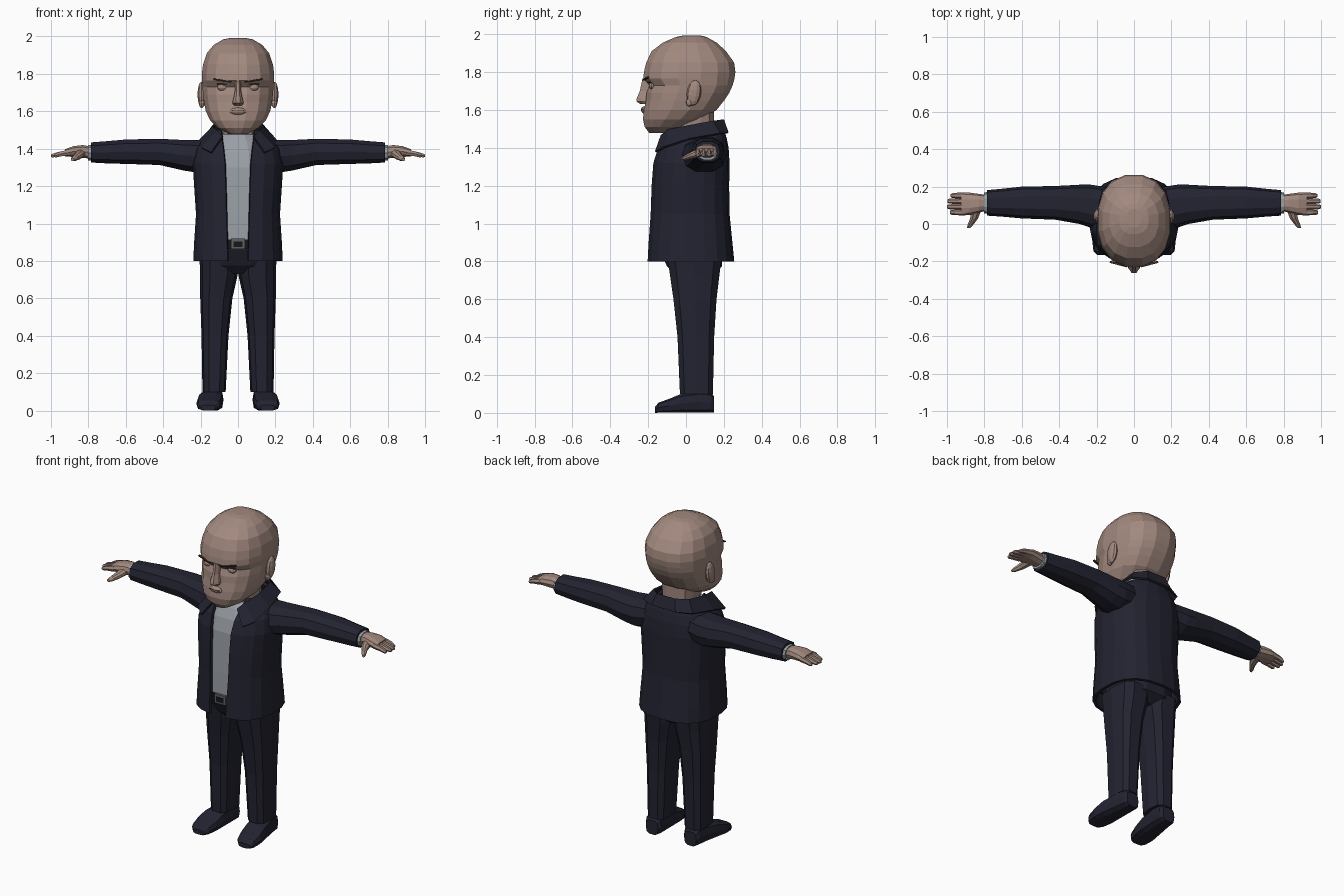
import bpy, bmesh, math
from mathutils import Matrix, Vector

default_cube = bpy.data.objects.get("Cube")
if default_cube:
    bpy.data.objects.remove(default_cube, do_unlink=True)


def material(name, colour):
    mat = bpy.data.materials.new(name)
    mat.use_nodes = True
    mat.diffuse_color = (*colour, 1)
    for node in mat.node_tree.nodes:
        if node.type == "BSDF_PRINCIPLED":
            node.inputs["Base Color"].default_value = (*colour, 1)
            node.inputs["Roughness"].default_value = 0.8
    return mat


SKIN = material("skin", (0.36, 0.25, 0.21))
SUIT = material("navy_cloth", (0.016, 0.017, 0.03))
SHIRT = material("grey_shirt", (0.32, 0.35, 0.38))
BLACK = material("black_leather", (0.008, 0.008, 0.01))
METAL = material("buckle_metal", (0.12, 0.12, 0.13))
LINE = material("dark_brown", (0.05, 0.03, 0.025))


def finish(name, bm, mat, mirror=False, recalc=True):
    """Turn a bmesh into an object, mirrored over x when it is one of a pair."""
    if recalc:
        bmesh.ops.recalc_face_normals(bm, faces=bm.faces)
    mesh = bpy.data.meshes.new(name)
    bm.to_mesh(mesh)
    bm.free()
    mesh.materials.append(mat)
    obj = bpy.data.objects.new(name, mesh)
    bpy.context.collection.objects.link(obj)
    if mirror:
        mod = obj.modifiers.new("Mirror", "MIRROR")
        mod.use_mirror_merge = False
    return obj


def power(value, e):
    return math.copysign(abs(value) ** (2 / e), value)


def oval(cx, cy, rx, ry, n, e):
    """Superellipse that starts at the -y side and runs counterclockwise."""
    angles = [math.tau * (i + 0.5) / n for i in range(n)]
    return [(cx + rx * power(math.sin(t), e), cy - ry * power(math.cos(t), e))
            for t in angles]


def strips(bm, rings, closed):
    rows = [[bm.verts.new(p) for p in ring] for ring in rings]
    n = len(rows[0])
    for low, high in zip(rows, rows[1:]):
        for j in range(n if closed else n - 1):
            k = (j + 1) % n
            bm.faces.new((low[j], low[k], high[k], high[j]))
    return rows


def loft(name, rings, mat, mirror=False):
    bm = bmesh.new()
    rows = strips(bm, rings, True)
    bm.faces.new(rows[0])
    bm.faces.new(rows[-1])
    return finish(name, bm, mat, mirror)


def upright(name, rows, mat, mirror=False, n=12, e=2.5):
    """Loft along z; rows are (z, front y, back y, half width, centre x)."""
    rings = []
    for z, front, back, rx, *cx in rows:
        outline = oval(cx[0] if cx else 0, (front + back) / 2, rx, (back - front) / 2, n, e)
        rings.append([(x, y, z) for x, y in outline])
    return loft(name, rings, mat, mirror)


def along_x(name, rows, mat, n=10, e=2.4):
    """Loft along x; rows are (x, centre y, centre z, half y, half z)."""
    rings = [[(x, y, z) for y, z in oval(cy, cz, ry, rz, n, e)]
             for x, cy, cz, ry, rz in rows]
    return loft(name, rings, mat, True)


def along_y(name, rows, mat, n=10, e=2.6):
    """Loft along y; rows are (y, centre x, centre z, half x, half z)."""
    rings = [[(x, y, z) for x, z in oval(cx, cz, rx, rz, n, e)]
             for y, cx, cz, rx, rz in rows]
    return loft(name, rings, mat, True)


def shell(name, rings, mat, thickness, offset):
    """Open strip wrapped round the back, given thickness."""
    bm = bmesh.new()
    strips(bm, rings, False)
    obj = finish(name, bm, mat, recalc=False)
    mod = obj.modifiers.new("Thickness", "SOLIDIFY")
    mod.thickness = thickness
    mod.offset = offset
    return obj


def ball(name, centre, radii, mat, mirror=False, tilt=0.0):
    bm = bmesh.new()
    bmesh.ops.create_uvsphere(
        bm, u_segments=10, v_segments=7, radius=1,
        matrix=Matrix.Translation(centre) @ Matrix.Rotation(tilt, 4, "X")
        @ Matrix.Diagonal((*radii, 1)))
    return finish(name, bm, mat, mirror)


def box(name, centre, size, mat, mirror=False, turn=0.0, roll=0.0):
    bm = bmesh.new()
    bmesh.ops.create_cube(
        bm, size=1,
        matrix=Matrix.Translation(centre) @ Matrix.Rotation(turn, 4, "Z")
        @ Matrix.Rotation(roll, 4, "Y") @ Matrix.Diagonal((*size, 1)))
    return finish(name, bm, mat, mirror)


# Head, with a brow ridge over shallow eye sockets
upright("head", [
    (1.478, -.195, -.07, .05), (1.51, -.22, .0, .11), (1.55, -.23, .09, .15),
    (1.60, -.225, .165, .175), (1.65, -.215, .205, .185), (1.69, -.212, .232, .19),
    (1.73, -.198, .25, .193), (1.765, -.23, .26, .196), (1.80, -.226, .265, .197),
    (1.85, -.214, .258, .19), (1.91, -.185, .215, .17), (1.955, -.125, .165, .132),
    (1.985, -.055, .11, .08), (1.992, -.02, .08, .04)], SKIN, n=16, e=2.35)
upright("neck", [(1.36, -.07, .15, .1), (1.5, -.07, .15, .1), (1.62, -.08, .15, .11)], SKIN)

# Face
upright("nose", [
    (1.632, -.245, -.17, .024), (1.645, -.266, -.17, .032), (1.66, -.264, -.17, .029),
    (1.70, -.247, -.17, .019), (1.765, -.232, -.17, .017)], SKIN, n=8, e=2)
ball("eye", (.083, -.177, 1.728), (.029, .019, .02), SKIN, True)
box("upper_lid", (.083, -.194, 1.745), (.058, .008, .005), LINE, True, turn=.2)
box("brow", (.083, -.214, 1.765), (.095, .012, .007), LINE, True, turn=.25, roll=-.15)
ball("lips", (0, -.217, 1.6), (.046, .021, .02), SKIN)
box("mouth_line", (0, -.234, 1.602), (.066, .008, .003), LINE)
ball("ear", (.196, .042, 1.69), (.021, .038, .068), SKIN, True, tilt=-.15)
ball("ear_lobe", (.194, .018, 1.64), (.016, .018, .022), SKIN, True)

# Shirt
upright("shirt", [
    (.88, -.162, .17, .19), (1.05, -.158, .17, .185), (1.3, -.148, .17, .185),
    (1.38, -.128, .17, .17), (1.44, -.1, .16, .14), (1.475, -.075, .15, .1)], SHIRT)

# Open jacket: each row is z, front y, back y, half width, half gap
jacket_rows = [
    (.80, -.205, .255, .24, .055), (.90, -.2, .245, .235, .058),
    (1.05, -.19, .23, .225, .062), (1.2, -.185, .228, .235, .066),
    (1.32, -.176, .23, .242, .07), (1.4, -.152, .225, .225, .078),
    (1.45, -.115, .215, .19, .085), (1.5, -.075, .2, .13, .09)]
jacket_rings = []
POWER, STEPS = 2.5, 18
for z, front, back, rx, gap in jacket_rows:
    start = math.asin((gap / rx) ** (POWER / 2))
    ring = []
    for i in range(STEPS + 1):
        t = start + (math.tau - 2 * start) * i / STEPS
        ring.append((rx * power(math.sin(t), POWER),
                     (front + back) / 2 - (back - front) / 2 * power(math.cos(t), POWER), z))
    jacket_rings.append(ring)
shell("jacket", jacket_rings, SUIT, .018, -1)

# Turned-down collar, written for one side and reflected
collar_top = [(.08, -.125, 1.46), (.105, -.09, 1.49), (.127, .02, 1.512),
              (.115, .14, 1.535), (.06, .19, 1.545)]
collar_low = [(.14, -.155, 1.375), (.19, -.108, 1.4), (.197, .02, 1.442),
              (.165, .175, 1.47), (.08, .215, 1.475)]
collar_rings = [side + [(-x, y, z) for x, y, z in reversed(side)]
                for side in (collar_low, collar_top)]
shell("collar", collar_rings, SUIT, .012, 1)

# Sleeves, cuffs and hands
along_x("sleeve", [
    (.10, .09, 1.375, .1, .075), (.23, .095, 1.36, .115, .09), (.29, .105, 1.365, .105, .085),
    (.42, .113, 1.383, .09, .073), (.6, .115, 1.384, .085, .068),
    (.7, .114, 1.381, .075, .062), (.787, .113, 1.38, .068, .056)], SUIT)
along_x("cuff", [(.77, .113, 1.378, .058, .045), (.803, .113, 1.378, .056, .043)], SHIRT)
along_x("palm", [
    (.79, .113, 1.38, .043, .034), (.83, .111, 1.385, .05, .036),
    (.88, .108, 1.385, .06, .03), (.925, .107, 1.378, .06, .02)], SKIN)
for i, reach in enumerate((.985, 1.0, .998, .98)):
    y = .062 + .03 * i
    along_x(f"finger_{i + 1}", [
        (.9, y, 1.38, .016, .018), (.95, y, 1.372, .015, .015),
        (reach - .01, y, 1.364, .013, .012), (reach, y, 1.362, .008, .007)], SKIN, n=6, e=2)
along_y("thumb", [
    (.085, .84, 1.378, .03, .026), (.03, .855, 1.362, .023, .02),
    (-.005, .875, 1.348, .016, .014), (-.022, .885, 1.342, .009, .008)], SKIN, n=8, e=2)

# Trousers
upright("trouser_hips", [
    (.73, -.06, .14, .1), (.775, -.105, .195, .195), (.86, -.145, .195, .2),
    (.9, -.15, .18, .195)], SUIT)
upright("trouser_leg", [
    (.10, -.035, .145, .062, .128), (.4, -.048, .152, .072, .123), (.6, -.07, .165, .086, .116),
    (.72, -.088, .18, .1, .103), (.8, -.1, .19, .102, .103)], SUIT, True, n=10, e=3)

# Belt and buckle
upright("belt", [(.865, -.168, .18, .193), (.915, -.168, .18, .193)], BLACK)
box("buckle", (0, -.17, .892), (.075, .016, .056), METAL)
box("buckle_centre", (0, -.178, .89), (.05, .006, .03), BLACK)

# Shoes, lofted from toe to heel
shoe_rows = [(-.165, .158, .04, .03), (-.145, .157, .06, .055), (-.09, .153, .07, .075),
             (-.03, .147, .068, .1), (.07, .137, .06, .115), (.13, .133, .055, .11),
             (.148, .133, .042, .09)]
along_y("shoe", [(y, cx, h / 2, rx, h / 2) for y, cx, rx, h in shoe_rows], BLACK, e=3.2)
bpy.data.objects["shoe"].data.materials[0] = SUIT
